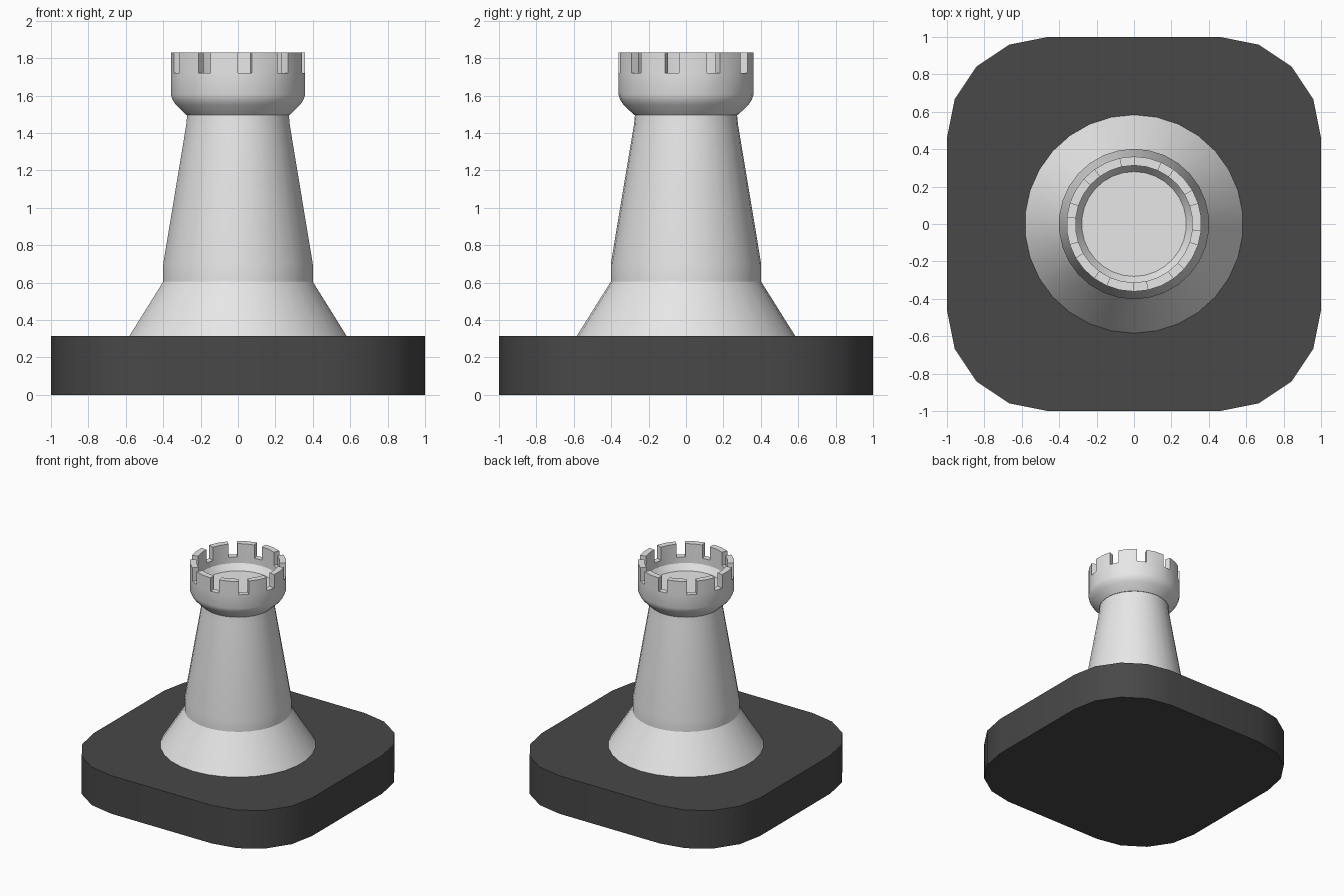
import bpy, bmesh, math

if "Cube" in bpy.data.objects:
    bpy.data.objects.remove(bpy.data.objects["Cube"])


def material(name, v):
    m = bpy.data.materials.new(name)
    m.diffuse_color = (v, v, v, 1)
    m.use_nodes = True
    m.node_tree.nodes["Principled BSDF"].inputs["Base Color"].default_value = m.diffuse_color
    return m


PALE = material("pale_grey", 0.8)
DARK = material("charcoal", 0.065)
SIDES = 30


def pt(r, z, i):
    a = 2 * math.pi * (i % SIDES) / SIDES
    return (r * math.sin(a), -r * math.cos(a), z)


def add_face(bm, pts):
    bm.faces.new([bm.verts.new(p) for p in pts])


def lathe(bm, profile):
    # profile runs around the axis; its two open ends are closed with discs
    for (r0, z0), (r1, z1) in zip(profile, profile[1:]):
        for i in range(SIDES):
            add_face(bm, [pt(r0, z0, i), pt(r0, z0, i + 1),
                          pt(r1, z1, i + 1), pt(r1, z1, i)])
    for r, z in (profile[0], profile[-1]):
        add_face(bm, [pt(r, z, i) for i in range(SIDES)])


def finish(bm, name, mat):
    bmesh.ops.remove_doubles(bm, verts=bm.verts, dist=1e-4)
    bmesh.ops.recalc_face_normals(bm, faces=bm.faces)
    me = bpy.data.meshes.new(name)
    bm.to_mesh(me)
    bm.free()
    ob = bpy.data.objects.new(name, me)
    me.materials.append(mat)
    bpy.context.collection.objects.link(ob)
    bpy.ops.object.select_all(action='DESELECT')
    ob.select_set(True)
    bpy.context.view_layer.objects.active = ob
    bpy.ops.object.shade_smooth_by_angle(angle=math.radians(30))


# rounded square base, four facets per corner
bm = bmesh.new()
R, H = 0.54, 0.315
outline = []
for q in range(4):
    mid = math.radians(45 + 90 * q)
    cx = math.copysign(1 - R, math.cos(mid))
    cy = math.copysign(1 - R, math.sin(mid))
    for k in range(5):
        a = math.radians(90 * q + 22.5 * k)
        outline.append((cx + R * math.cos(a), cy + R * math.sin(a)))
add_face(bm, [(x, y, 0) for x, y in outline])
add_face(bm, [(x, y, H) for x, y in outline])
for (x0, y0), (x1, y1) in zip(outline, outline[1:] + outline[:1]):
    add_face(bm, [(x0, y0, 0), (x1, y1, 0), (x1, y1, H), (x0, y0, H)])
finish(bm, "base_plate", DARK)

# flared foot and tapering shaft
bm = bmesh.new()
lathe(bm, [(0.587, 0.31), (0.402, 0.605), (0.402, 0.70),
           (0.279, 1.44), (0.273, 1.498)])
finish(bm, "tower_shaft", PALE)

# hollow head with battlements
bm = bmesh.new()
RO, RI, ZN, ZT = 0.361, 0.313, 1.72, 1.83
lathe(bm, [(0.276, 1.495), (0.333, 1.55), (0.352, 1.578), (RO, 1.605),
           (RO, ZN), (RI, ZN), (RI, 1.67), (0.28, 1.62)])
notch_floor = [f for f in bm.faces if all(abs(v.co.z - ZN) < 1e-5 for v in f.verts)]
# clear the rim, then rebuild it: one notch, two raised segments, repeated
bmesh.ops.delete(bm, geom=notch_floor, context='FACES')
for i in range(SIDES):
    j = i + 1
    top = ZN if i % 3 == 0 else ZT
    add_face(bm, [pt(RO, top, i), pt(RO, top, j), pt(RI, top, j), pt(RI, top, i)])
    if top == ZT:
        for r in (RO, RI):
            add_face(bm, [pt(r, ZN, i), pt(r, ZN, j), pt(r, ZT, j), pt(r, ZT, i)])
    else:
        for k in (i, j):
            add_face(bm, [pt(RO, ZN, k), pt(RI, ZN, k), pt(RI, ZT, k), pt(RO, ZT, k)])
finish(bm, "tower_head", PALE)
